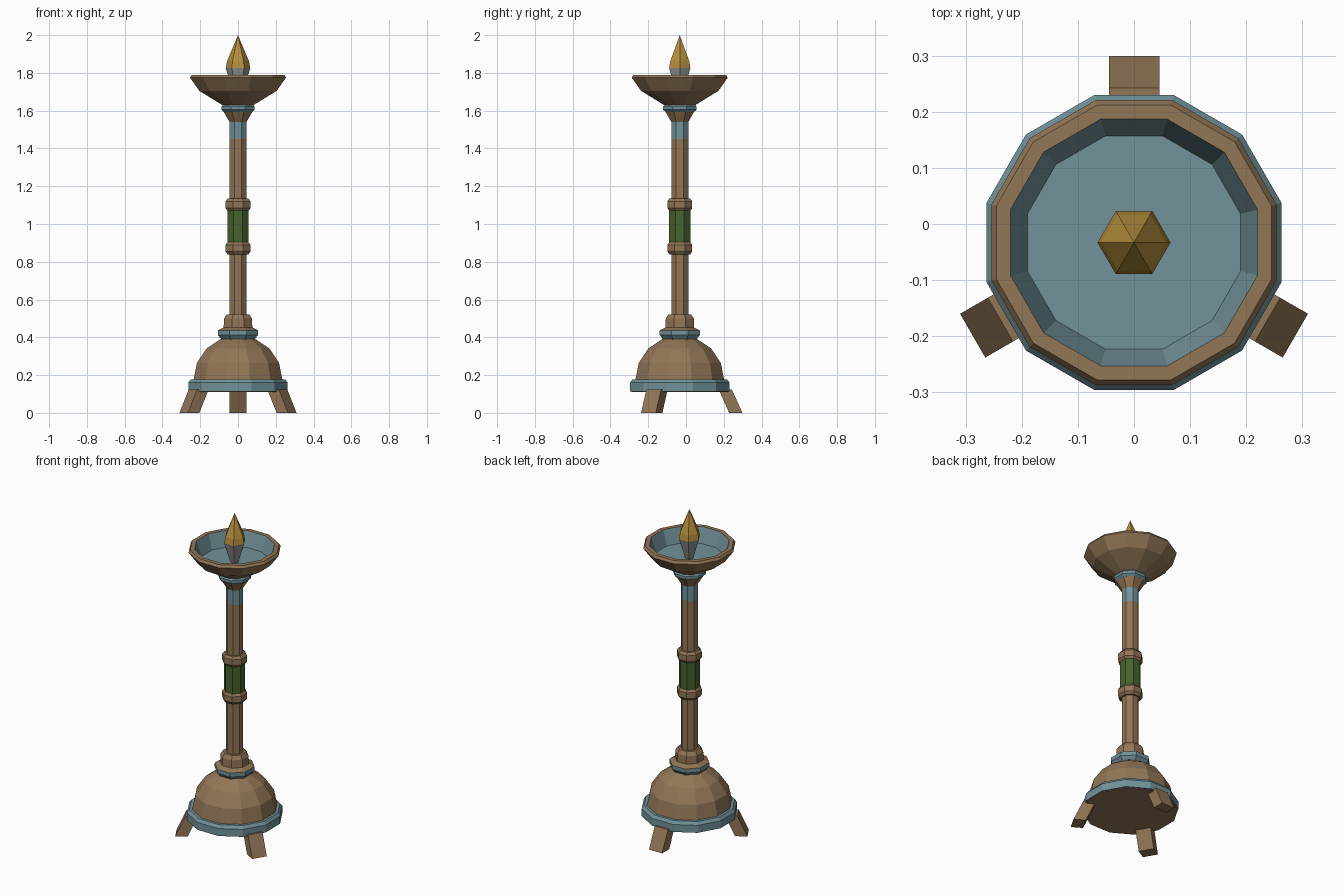
import bpy
import bmesh
from math import pi, cos, sin, radians
from mathutils import Matrix, Vector

cube = bpy.data.objects.get("Cube")
if cube:
    bpy.data.objects.remove(cube, do_unlink=True)

AXIS_Y = -0.033


def material(name, rgb):
    linear = [(c / 255) ** 2.2 for c in rgb] + [1]
    m = bpy.data.materials.new(name)
    m.use_nodes = True
    m.diffuse_color = linear
    m.node_tree.nodes["Principled BSDF"].inputs["Base Color"].default_value = linear
    return m


BROWN = material("aged_bronze", (144, 117, 87))
BLUE = material("blue_patina", (113, 145, 152))
GREEN = material("green_grip", (72, 99, 48))
GOLD = material("flame_gold", (178, 140, 62))
GREY = material("wick_grey", (150, 150, 154))


def finish(name, bm, mats):
    bmesh.ops.recalc_face_normals(bm, faces=bm.faces)
    mesh = bpy.data.meshes.new(name)
    bm.to_mesh(mesh)
    bm.free()
    for m in mats:
        mesh.materials.append(m)
    obj = bpy.data.objects.new(name, mesh)
    obj.location.y = AXIS_Y
    bpy.context.collection.objects.link(obj)
    return obj


def lathe(name, sides, profile, mats, bands=None, flat_front=True):
    """Faceted turned solid; radii reach the flats, bands index mats per segment."""
    bm = bmesh.new()
    grow, turn = (1 / cos(pi / sides), pi / sides) if flat_front else (1, 0)
    rings = []
    for r, z in profile:
        rings.append([bm.verts.new((r * grow * cos(turn + 2 * pi * i / sides),
                                    r * grow * sin(turn + 2 * pi * i / sides), z))
                      for i in range(sides)])
    for k, (low, high) in enumerate(zip(rings, rings[1:])):
        for i in range(sides):
            j = (i + 1) % sides
            f = bm.faces.new((low[i], low[j], high[j], high[i]))
            f.material_index = bands[k] if bands else 0
    bm.faces.new(rings[0][::-1])
    top = bm.faces.new(rings[-1])
    top.material_index = bands[-1] if bands else 0
    bmesh.ops.remove_doubles(bm, verts=bm.verts, dist=0.0001)
    return finish(name, bm, mats)


# Domed foot with its rim band
lathe("base_rim", 12, [(0.263, 0.114), (0.263, 0.16), (0.25, 0.178)], [BLUE])
lathe("base_underside", 12, [(0.255, 0.11), (0.255, 0.13)], [BROWN])
R = 0.235
lathe("base_dome", 12,
      [(R * cos(radians(a)), 0.175 + R * sin(radians(a))) for a in (0, 22.5, 45, 67.5)],
      [BROWN])

# Neck between foot and shaft
lathe("base_neck", 8,
      [(0.085, 0.385), (0.106, 0.412), (0.106, 0.437), (0.076, 0.452),
       (0.074, 0.5), (0.06, 0.522)],
      [BLUE, BROWN], [0, 0, 1, 1, 1])

# Shaft with painted top section and flared head
lathe("shaft", 8,
      [(0.045, 0.5), (0.045, 1.45), (0.045, 1.54), (0.078, 1.598)],
      [BROWN, BLUE], [0, 1, 0])
lathe("grip", 8, [(0.056, 0.89), (0.056, 1.085)], [GREEN])
for name, z in (("lower_collar", 0.872), ("upper_collar", 1.102)):
    lathe(name, 8, [(0.055, z - 0.033), (0.066, z - 0.018),
                    (0.066, z + 0.018), (0.055, z + 0.033)], [BROWN])
lathe("bowl_collar", 8, [(0.076, 1.594), (0.088, 1.605), (0.088, 1.622), (0.078, 1.634)],
      [BLUE])

# Hollow bowl
lathe("bowl", 12,
      [(0.075, 1.625), (0.205, 1.705), (0.254, 1.775), (0.245, 1.79),
       (0.22, 1.79), (0.19, 1.7)],
      [BROWN, BLUE], [0, 0, 0, 0, 1])

# Flame
lathe("flame", 6,
      [(0.025, 1.698), (0.065, 1.825), (0.058, 1.862), (0, 2.0)],
      [GREY, GOLD], [0, 1, 1], flat_front=False)

# Three splayed feet
for name, angle in (("leg_back", 90), ("leg_front_right", 210), ("leg_front_left", 330)):
    bm = bmesh.new()
    bmesh.ops.create_cube(bm, size=1)
    for v in bm.verts:
        upper, outer = v.co.z > 0, v.co.x > 0
        inner_r = 0.205 if upper else 0.262
        v.co = Vector((inner_r + (0.07 if outer else 0), v.co.y * 0.09,
                       0.125 if upper else 0))
    bm.transform(Matrix.Rotation(radians(angle), 4, "Z"))
    finish(name, bm, [BROWN])
